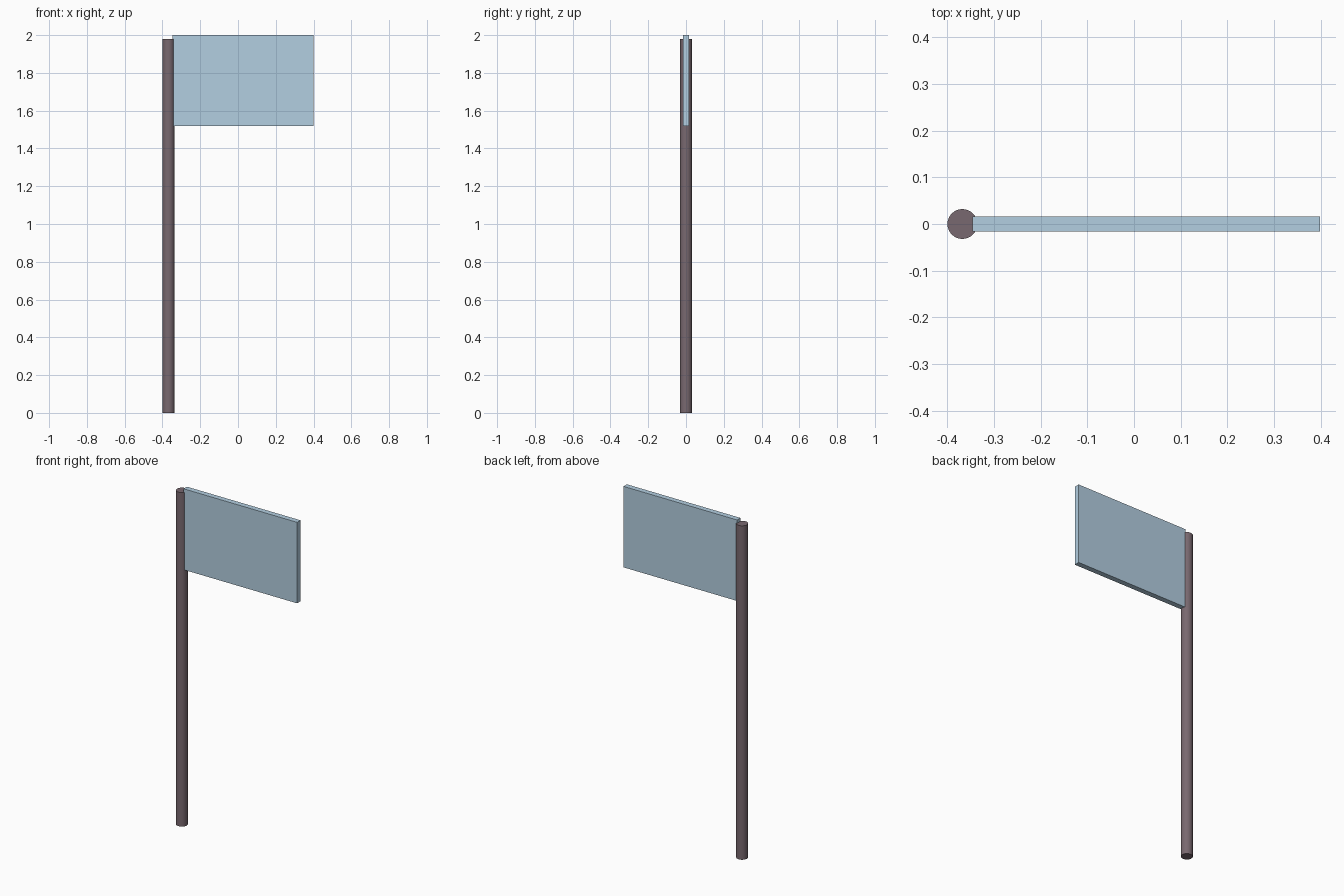
import bpy, math

if "Cube" in bpy.data.objects:
    bpy.data.objects.remove(bpy.data.objects["Cube"])


def material(name, color):
    mat = bpy.data.materials.new(name)
    mat.diffuse_color = color
    mat.use_nodes = True
    mat.node_tree.nodes["Principled BSDF"].inputs["Base Color"].default_value = mat.diffuse_color
    return mat


# Pole: round post, slightly shorter than the flag's top edge
radius, height = 0.032, 1.98
bpy.ops.mesh.primitive_cylinder_add(vertices=32, radius=radius, depth=height,
                                    location=(-0.4 + radius, 0, height / 2))
pole = bpy.context.object
pole.name = "pole"
bpy.ops.object.shade_smooth_by_angle(angle=math.radians(30))
pole.data.materials.append(material("pole_brown", (0.19, 0.14, 0.16, 1)))

# Flag: thin flat panel whose inner edge sinks into the pole
x0, x1, z0, z1 = -0.346, 0.399, 1.52, 2.0
bpy.ops.mesh.primitive_cube_add(size=1, location=((x0 + x1) / 2, 0, (z0 + z1) / 2))
flag = bpy.context.object
flag.name = "flag"
flag.scale = (x1 - x0, 0.032, z1 - z0)
bpy.ops.object.transform_apply(location=False, rotation=False, scale=True)
flag.data.materials.append(material("flag_blue", (0.45, 0.62, 0.75, 1)))
